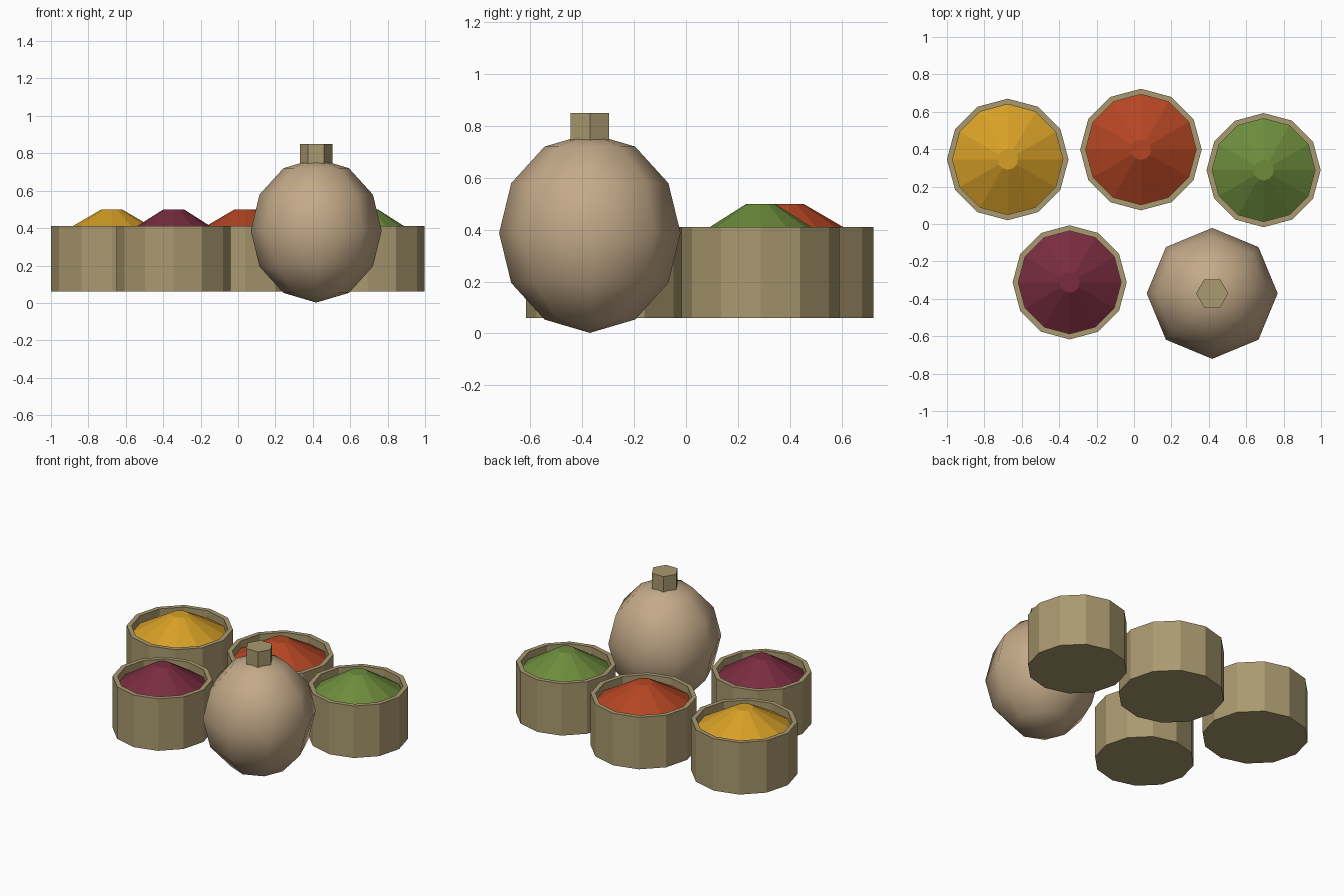
import bpy
import bmesh
from math import cos, sin, pi

if "Cube" in bpy.data.objects:
    bpy.data.objects.remove(bpy.data.objects["Cube"])


def material(name, rgb):
    m = bpy.data.materials.new(name)
    m.diffuse_color = (*rgb, 1)
    m.use_nodes = True
    m.node_tree.nodes["Principled BSDF"].inputs["Base Color"].default_value = m.diffuse_color
    return m


wood = material("wood", (0.40, 0.32, 0.16))
cloth = material("cloth", (0.55, 0.40, 0.25))


def lathe(name, profile, sides, loc, mat, smooth=False):
    """Revolve an (r, z) profile; points with r = 0 become poles."""
    bm = bmesh.new()
    rings = []
    for r, z in profile:
        n = sides if r > 0 else 1
        rings.append([bm.verts.new((r * cos(2 * pi * i / sides), r * sin(2 * pi * i / sides), z))
                      for i in range(n)])
    for a, b in zip(rings, rings[1:]):
        for i in range(sides):
            j = (i + 1) % sides
            quad = [a[i % len(a)], a[j % len(a)], b[j % len(b)], b[i % len(b)]]
            bm.faces.new(list(dict.fromkeys(quad)))
    # flat caps where the profile starts or ends away from the axis
    for ring, flip in ((rings[0], True), (rings[-1], False)):
        if len(ring) > 1:
            bm.faces.new(ring[::-1] if flip else ring)
    bmesh.ops.recalc_face_normals(bm, faces=bm.faces)
    for f in bm.faces:
        f.smooth = smooth
    me = bpy.data.meshes.new(name)
    bm.to_mesh(me)
    bm.free()
    ob = bpy.data.objects.new(name, me)
    ob.location = loc
    me.materials.append(mat)
    bpy.context.collection.objects.link(ob)
    return ob


# Open tubs, each with a heap of spice: name, x, y, radius, colour
tubs = [
    ("yellow", -0.675, 0.345, 0.325, (0.68, 0.35, 0.02)),
    ("red", 0.037, 0.398, 0.325, (0.46, 0.06, 0.017)),
    ("green", 0.693, 0.288, 0.305, (0.15, 0.26, 0.045)),
    ("maroon", -0.344, -0.312, 0.305, (0.19, 0.025, 0.05)),
]
for name, x, y, r, rgb in tubs:
    inner = r - 0.03
    lathe(name + "_tub", [(r, 0.06), (r, 0.41), (inner, 0.41), (inner, 0.09)],
          12, (x, y, 0), wood)
    lathe(name + "_spice", [(inner, 0.36), (0.055, 0.50)], 12, (x, y, 0),
          material(name + "_spice", rgb))

# Round sack: low-poly ellipsoid with smooth shading
sack = [(0.35 * sin(pi * k / 6) if 0 < k < 6 else 0, 0.387 - 0.385 * cos(pi * k / 6))
        for k in range(7)]
lathe("sack", sack, 8, (0.418, -0.371, 0), cloth, smooth=True)

# Tied neck on top of the sack
lathe("sack_neck", [(0.086, 0.71), (0.086, 0.85)], 6, (0.418, -0.371, 0), wood)
